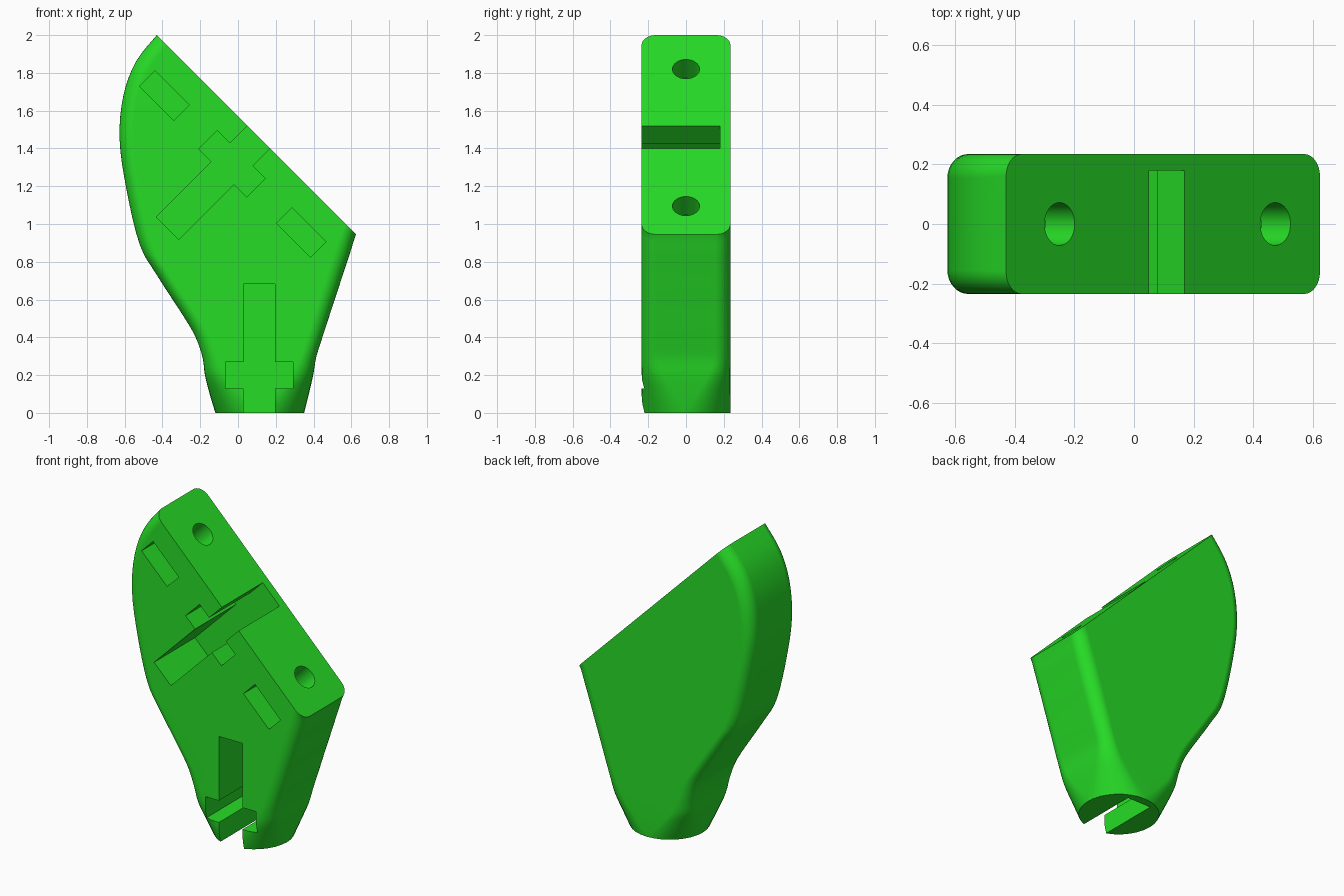
import bpy, bmesh, math
from mathutils import Vector

if "Cube" in bpy.data.objects:
    bpy.data.objects.remove(bpy.data.objects["Cube"])

HALF = 0.235          # half thickness of the body in y
S = math.sqrt(0.5)

green = bpy.data.materials.new("bright green")
green.diffuse_color = (0.02, 0.72, 0.02, 1)
green.use_nodes = True
green.node_tree.nodes["Principled BSDF"].inputs["Base Color"].default_value = green.diffuse_color


def make_object(name, rings):
    """Skin a list of equal-length closed rings and cap both ends."""
    bm = bmesh.new()
    loops = [[bm.verts.new(p) for p in ring] for ring in rings]
    n = len(loops[0])
    for a, b in zip(loops, loops[1:]):
        for i in range(n):
            j = (i + 1) % n
            bm.faces.new((a[i], a[j], b[j], b[i]))
    bm.faces.new(loops[0][::-1])
    bm.faces.new(loops[-1])
    bmesh.ops.recalc_face_normals(bm, faces=bm.faces)
    mesh = bpy.data.meshes.new(name)
    bm.to_mesh(mesh)
    bm.free()
    mesh.materials.append(green)
    obj = bpy.data.objects.new(name, mesh)
    bpy.context.collection.objects.link(obj)
    return obj


def section(lx, lz, rx, rz, r, seg=8):
    """Rounded rectangle spanning from a left to a right outline point."""
    left, right = Vector((lx, 0, lz)), Vector((rx, 0, rz))
    u = (right - left).normalized()
    half = (right - left).length / 2
    mid = (left + right) / 2
    r = min(r, HALF - 0.0005, half - 0.0005)
    pts = []
    for k, (su, sv) in enumerate(((1, 1), (-1, 1), (-1, -1), (1, -1))):
        for i in range(seg + 1):
            a = math.pi / 2 * (k + i / seg)
            pu = su * (half - r) + r * math.cos(a)
            pv = sv * (HALF - r) + r * math.sin(a)
            pts.append(mid + u * pu + Vector((0, pv, 0)))
    return pts


def smooth_rows(rows, steps):
    """Catmull-Rom interpolation through the control rows."""
    out = []
    for i in range(len(rows) - 1):
        p = [rows[max(0, min(len(rows) - 1, i + d))] for d in (-1, 0, 1, 2)]
        for s in range(steps):
            t = s / steps
            out.append([0.5 * (2 * b + (c - a) * t + (2 * a - 5 * b + 4 * c - d) * t * t
                               + (3 * b - a - 3 * c + d) * t ** 3) for a, b, c, d in zip(*p)])
    return out + [rows[-1]]


# Body: left outline x,z / right outline x,z / corner radius, circle to slanted face
rows = [
    (-0.12, 0, 0.35, 0, 0.235),
    (-0.15, 0.10, 0.375, 0.10, 0.175),
    (-0.175, 0.20, 0.398, 0.20, 0.115),
    (-0.187, 0.29, 0.413, 0.29, 0.085),
    (-0.22, 0.39, 0.437, 0.37, 0.08),
    (-0.275, 0.49, 0.46, 0.44, 0.08),
    (-0.43, 0.73, 0.502, 0.57, 0.08),
    (-0.52, 0.89, 0.527, 0.645, 0.08),
    (-0.59, 1.18, 0.561, 0.75, 0.08),
    (-0.627, 1.45, 0.591, 0.84, 0.08),
    (-0.607, 1.68, 0.605, 0.885, 0.08),
    (-0.54, 1.86, 0.616, 0.92, 0.08),
    (-0.43, 2.0, 0.625, 0.945, 0.075),
]
body = make_object("bracket_body", [section(*r) for r in smooth_rows(rows, 4)])


def pocket(name, outline, origin, along, depth):
    """Cutter from the front: outline of (across, inward) points, cut to y = depth."""
    o, d = Vector((origin[0], 0, origin[1])), Vector((along[0], 0, along[1]))
    side = Vector((d.z, 0, -d.x))
    flat = [o + side * a + d * b for a, b in outline]
    return make_object(name, [[p + Vector((0, y, 0)) for p in flat] for y in (-0.4, depth)])


def hole(name, origin, along, start, end, radius=0.072, seg=32):
    """Round cutter running along a direction in the xz plane."""
    o, d = Vector((origin[0], 0, origin[1])), Vector((along[0], 0, along[1]))
    side, y = Vector((d.z, 0, -d.x)), Vector((0, 1, 0))
    angles = [2 * math.pi * i / seg for i in range(seg)]
    return make_object(name, [[o + d * t + side * radius * math.cos(a) + y * radius * math.sin(a)
                               for a in angles] for t in (start, end)])


# Cross-shaped bolt and nut slots, nut pockets and bolt holes
half_cross = [(0.084, -0.06), (0.084, 0.13), (0.18, 0.13), (0.18, 0.27), (0.084, 0.27), (0.084, 0.683)]
cross = half_cross + [(-a, b) for a, b in reversed(half_cross)]
nut = [(-0.128, -0.058), (0.128, -0.058), (0.128, 0.058), (-0.128, 0.058)]
inward = (-S, -S)
cutters = [
    pocket("base_slot_cutter", cross, (0.1125, 0), (0, 1), 0.18),
    pocket("face_slot_cutter", cross, (0.11, 1.46), inward, 0.18),
]
for i, (x, z) in enumerate(((-0.25, 1.82), (0.475, 1.095))):
    cutters.append(hole(f"bolt_hole_cutter_{i}", (x, z), inward, -0.15, 0.42))
    cutters.append(pocket(f"nut_pocket_cutter_{i}", nut, (x - 0.14, z - 0.14), inward, 0.13))

bpy.context.view_layer.objects.active = body
body.select_set(True)
for c in cutters:
    c.hide_render = True
    mod = body.modifiers.new(c.name, 'BOOLEAN')
    mod.operation, mod.solver, mod.object = 'DIFFERENCE', 'EXACT', c
    bpy.ops.object.modifier_apply(modifier=mod.name)
    bpy.data.objects.remove(c)

# Smooth rounded sides, crisp cut edges and flat faces
bpy.ops.object.shade_smooth_by_angle(angle=math.radians(30))
weighted = body.modifiers.new("flat_face_normals", 'WEIGHTED_NORMAL')
weighted.keep_sharp = True
